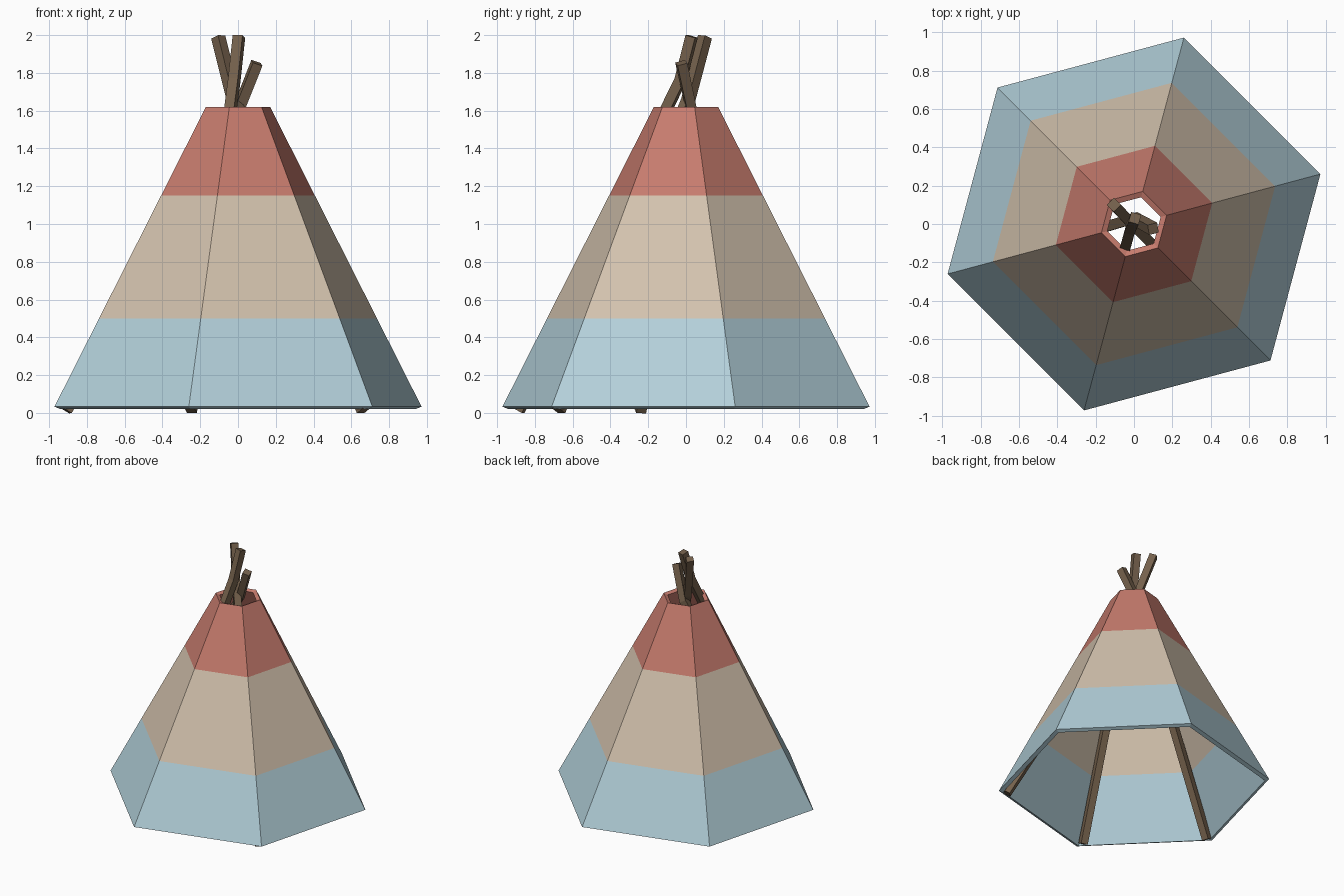
import bpy, bmesh, math
from mathutils import Vector

if "Cube" in bpy.data.objects:
    bpy.data.objects.remove(bpy.data.objects["Cube"])


def material(name, rgb):
    m = bpy.data.materials.new(name)
    m.diffuse_color = (*rgb, 1)
    m.use_nodes = True
    m.node_tree.nodes["Principled BSDF"].inputs["Base Color"].default_value = m.diffuse_color
    return m


blue = material("pale blue cloth", (0.45, 0.63, 0.70))
cream = material("cream cloth", (0.65, 0.54, 0.42))
red = material("dusty red cloth", (0.57, 0.20, 0.155))
wood = material("brown wood", (0.175, 0.118, 0.072))


def make_object(name, bm, mats):
    bmesh.ops.recalc_face_normals(bm, faces=bm.faces)
    me = bpy.data.meshes.new(name)
    bm.to_mesh(me)
    bm.free()
    for m in mats:
        me.materials.append(m)
    ob = bpy.data.objects.new(name, me)
    bpy.context.collection.objects.link(ob)
    return ob


def bridge(bm, a, b, mat=0):
    n = len(a)
    for i in range(n):
        f = bm.faces.new((a[i], a[(i + 1) % n], b[(i + 1) % n], b[i]))
        f.material_index = mat


# Six-sided cover: outer and inner skins in three colour bands
Z0, Z1, R0, R1 = 0.033, 1.62, 1.006, 0.176
LEVELS = (Z0, 0.50, 1.15, Z1)
bm = bmesh.new()


def hexagon(z, inset=0.0, drop=0.0):
    r = R0 + (R1 - R0) * (z - Z0) / (Z1 - Z0) - inset
    angles = [math.radians(15 + 60 * k) for k in range(6)]
    return [bm.verts.new((r * math.cos(a), r * math.sin(a), z - drop)) for a in angles]


outer = [hexagon(z) for z in LEVELS]
inner = [hexagon(z, 0.0316, 0.0123) for z in LEVELS]
for band in range(3):
    bridge(bm, outer[band], outer[band + 1], band)
    bridge(bm, inner[band], inner[band + 1], band)
bridge(bm, outer[0], inner[0], 0)
bridge(bm, outer[3], inner[3], 2)
make_object("tent_cover", bm, (blue, cream, red))


# Square poles, slightly bent where they cross in the smoke hole
def pole(name, points, half=0.027):
    pts = [Vector(p) for p in points]
    radial = Vector((pts[0].x, pts[0].y, 0)).normalized()
    side = Vector((-radial.y, radial.x, 0))
    bm = bmesh.new()
    rings = []
    for i, p in enumerate(pts):
        t = (pts[min(i + 1, len(pts) - 1)] - pts[max(i - 1, 0)]).normalized()
        u = (side - t * side.dot(t)).normalized()
        v = t.cross(u)
        rings.append([bm.verts.new(p + half * (u * a + v * b))
                      for a, b in ((-1, -1), (1, -1), (1, 1), (-1, 1))])
    for a, b in zip(rings, rings[1:]):
        bridge(bm, a, b)
    bm.faces.new(rings[0])
    bm.faces.new(rings[-1])
    make_object(name, bm, (wood,))


pole("left_pole", [(-0.91, -0.243, 0.012), (0.0, 0.03, 1.60), (0.10, -0.025, 1.853)])
pole("front_pole", [(-0.25, -0.885, 0.012), (-0.02, -0.03, 1.76), (0.005, 0.03, 1.993)])
pole("right_pole", [(0.665, -0.675, 0.012), (-0.02, 0.01, 1.65), (-0.105, 0.10, 1.99)])
